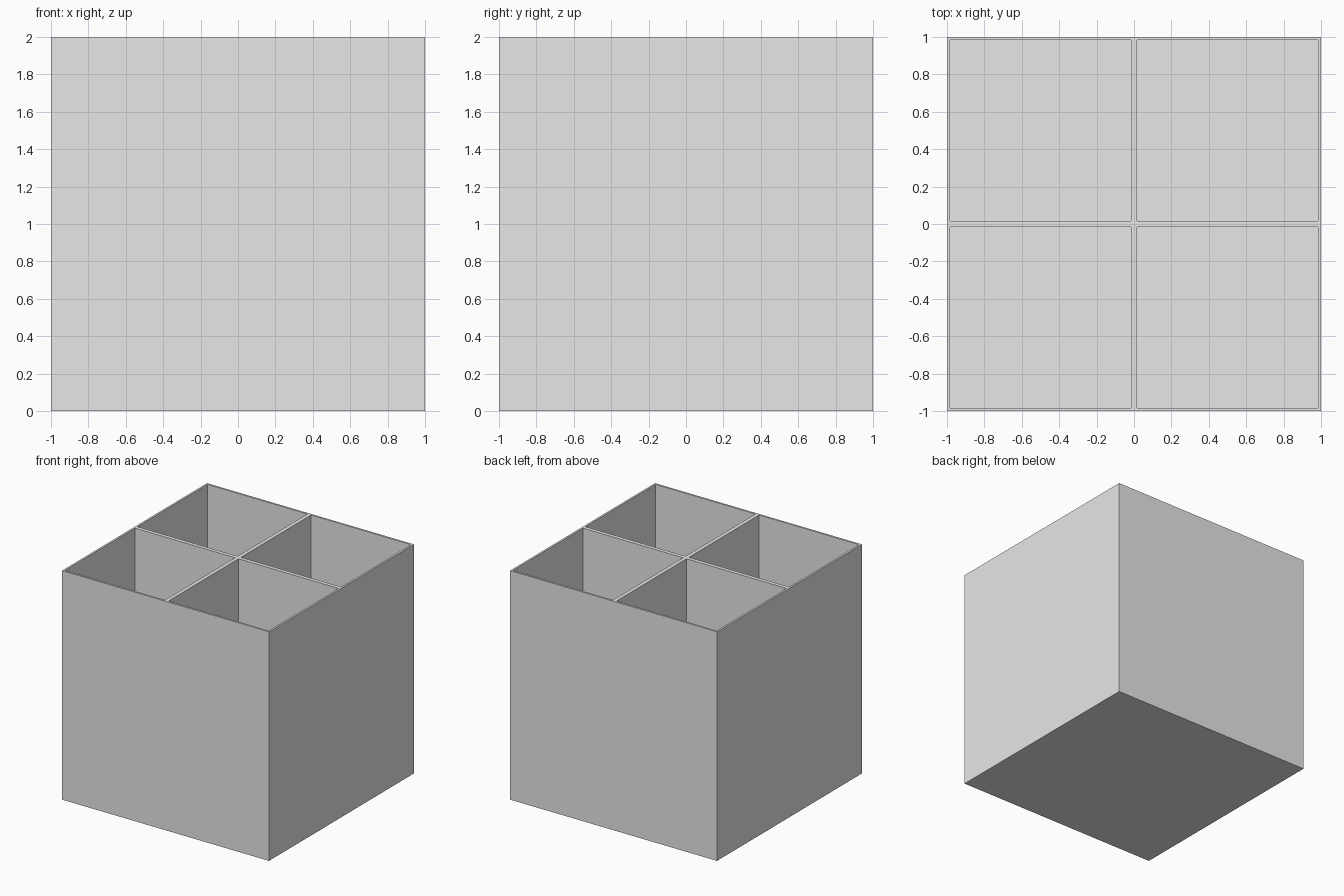
import bpy
import bmesh

SIZE = 2.0
WALL = 0.017
FLOOR = 0.02

cube = bpy.data.objects.get("Cube")
if cube:
    bpy.data.objects.remove(cube, do_unlink=True)

# Single grey material
grey = bpy.data.materials.new("light_grey")
grey.use_nodes = True
color = (0.8, 0.8, 0.8, 1.0)
grey.diffuse_color = color
grey.node_tree.nodes["Principled BSDF"].inputs["Base Color"].default_value = color

bm = bmesh.new()

# Base plate in four quarters, raised into a solid block
bmesh.ops.create_grid(bm, x_segments=2, y_segments=2, size=SIZE / 2)
block = bmesh.ops.extrude_face_region(bm, geom=bm.faces[:], use_keep_orig=True)
top_verts = [v for v in block["geom"] if isinstance(v, bmesh.types.BMVert)]
bmesh.ops.translate(bm, verts=top_verts, vec=(0, 0, SIZE))
bmesh.ops.recalc_face_normals(bm, faces=bm.faces[:])

# Four open compartments: inset each quarter of the top, then sink it
top = [f for f in bm.faces if f.normal.z > 0.9]
bmesh.ops.inset_individual(bm, faces=top, thickness=WALL, use_even_offset=True)
sunk = bmesh.ops.extrude_discrete_faces(bm, faces=top)["faces"]
for face in sunk:
    bmesh.ops.translate(bm, verts=face.verts[:], vec=(0, 0, FLOOR - SIZE))
bmesh.ops.recalc_face_normals(bm, faces=bm.faces[:])

# Merge the quarters of the outer sides and underside into plain faces
bmesh.ops.dissolve_limit(bm, angle_limit=0.01, verts=bm.verts[:], edges=bm.edges[:])

mesh = bpy.data.meshes.new("divided_box")
bm.to_mesh(mesh)
bm.free()
mesh.materials.append(grey)
box = bpy.data.objects.new("divided_box", mesh)
bpy.context.collection.objects.link(box)
